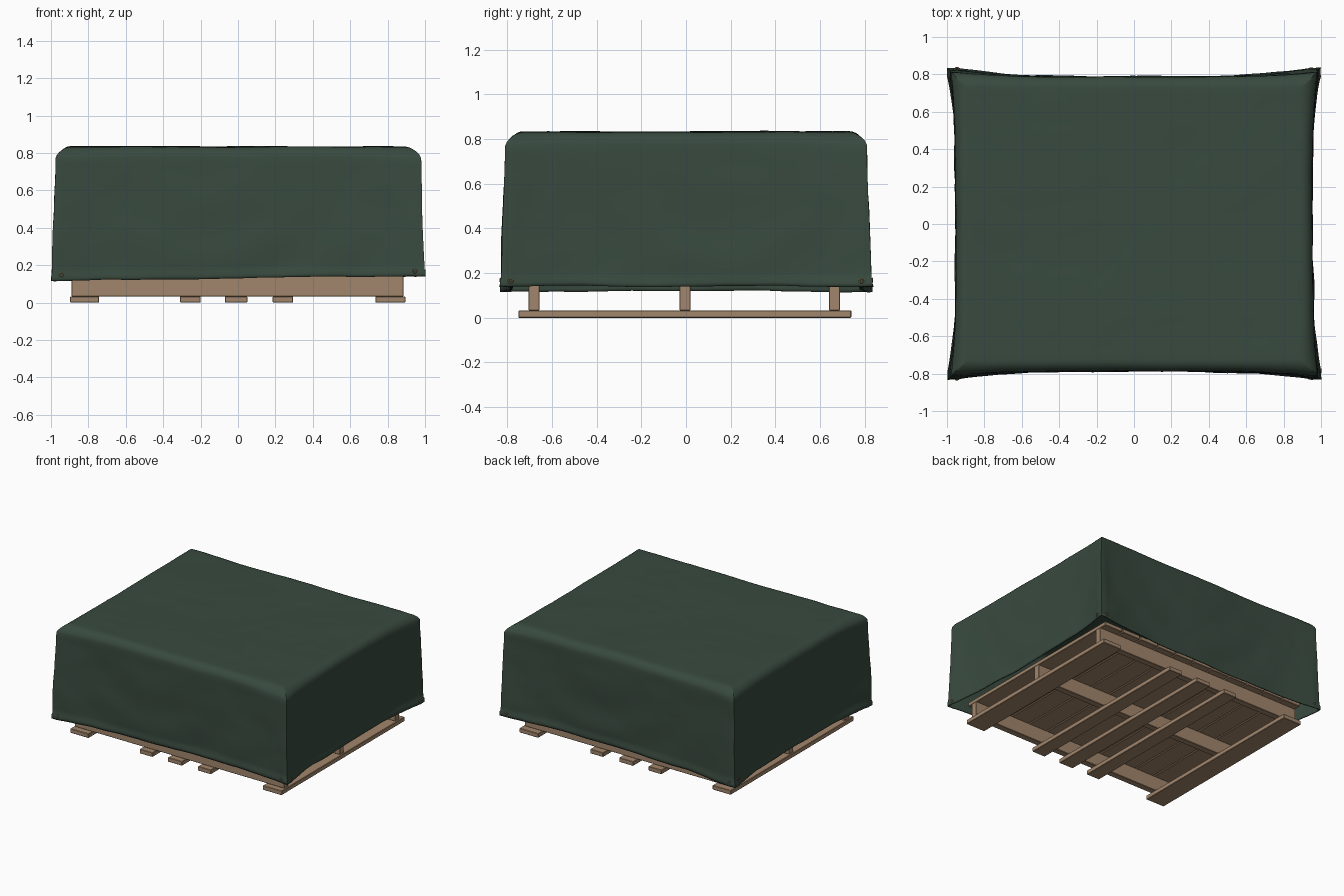
import bpy, bmesh, math
from mathutils import Vector, noise

if "Cube" in bpy.data.objects:
    bpy.data.objects.remove(bpy.data.objects["Cube"], do_unlink=True)


def material(name, rgb):
    m = bpy.data.materials.new(name)
    m.use_nodes = True
    m.diffuse_color = (*rgb, 1)
    m.node_tree.nodes["Principled BSDF"].inputs["Base Color"].default_value = (*rgb, 1)
    return m


GREEN = material("dark green canvas", (0.040, 0.068, 0.049))
WOOD = material("pale wood", (0.36, 0.24, 0.15))
BRASS = material("dull brass", (0.25, 0.16, 0.08))


def board(name, x, y, z):
    """Plank spanning the (min, max) ranges given for each axis."""
    bpy.ops.mesh.primitive_cube_add(size=1, location=[sum(r) / 2 for r in (x, y, z)])
    ob = bpy.context.object
    ob.name = name
    ob.scale = [r[1] - r[0] for r in (x, y, z)]
    bpy.ops.object.transform_apply(location=False, rotation=False, scale=True)
    ob.data.materials.append(WOOD)
    bev = ob.modifiers.new("worn_edges", "BEVEL")
    bev.width, bev.segments = 0.003, 1
    return ob


# Pallet: bottom boards, three stringers, slatted deck
LENGTH = (-0.75, 0.74)
for cx, w in ((-0.82, 0.155), (-0.255, 0.11), (-0.01, 0.12), (0.24, 0.11), (0.815, 0.16)):
    board("bottom_board", (cx - w / 2, cx + w / 2), LENGTH, (0.0, 0.033))
for cy in (-0.68, -0.005, 0.665):
    board("stringer", (-0.89, 0.885), (cy - 0.025, cy + 0.025), (0.033, 0.145))
SLATS = 11
pitch = 1.78 / SLATS
for i in range(SLATS):
    x0 = -0.89 + i * pitch
    board("deck_board", (x0, x0 + pitch - 0.008), LENGTH, (0.145, 0.175))

# Canvas cover: square rings from the hem up, over a rounded shoulder, to the middle
HX, HY, TOP, R = 0.953, 0.787, 0.833, 0.06
N = 40


def perimeter():
    """Unit-square outline, with points gathered towards the corners."""
    us = [math.sin(math.pi / 2 * (2 * i / N - 1)) for i in range(N)]
    return ([(u, -1) for u in us] + [(1, u) for u in us]
            + [(-u, 1) for u in us] + [(-1, -u) for u in us])


def cover_point(px, py, inset, z, scale):
    drop = min(1, max(0, (TOP - z) / (TOP - 0.13)))
    flare = (0.5 + 0.5 * drop) * min(1, drop / 0.08)
    x, y = px * (HX - inset) * scale, py * (HY - inset) * scale
    # corners splay outwards, swags sag across each side
    if scale == 1:
        for axis, along in ((0, py), (1, px)):
            if abs((px, py)[axis]) == 1:
                side = (px, py)[axis]
                ripple = math.sin(20 * math.hypot(along - 0.2 * side, z - 0.95))
                out = flare * 0.043 * along ** 4
                out += 0.005 * ripple * drop * (1 - along ** 2)
                out += 0.004 * (z < 0.165)
                x += side * out * (axis == 0)
                y += side * out * (axis == 1)
    z += 0.012 * px * drop * scale
    wobble = noise.noise_vector(Vector((x, y, z)) * 2.5) * 0.008
    wobble += noise.noise_vector(Vector((x, y, z)) * 9) * 0.003
    return Vector((x, y, z)) + wobble * (1 if drop > 0.1 else 0.7)


rings = [(0, 0.13, 1), (0, 0.145, 1), (0, 0.16, 1), (0, 0.17, 1)]
rings += [(0, 0.17 + (TOP - R - 0.17) * i / 18, 1) for i in range(1, 19)]
for i in range(1, 7):
    a = math.pi / 2 * i / 6
    rings.append((R * (1 - math.cos(a)), TOP - R + R * math.sin(a), 1))
rings += [(R, TOP, 1 - i / 20) for i in range(1, 20)]

bm = bmesh.new()
outline = perimeter()
loops = [[bm.verts.new(cover_point(px, py, *r)) for px, py in outline] for r in rings]
count = len(outline)
for low, high in zip(loops, loops[1:]):
    for i in range(count):
        j = (i + 1) % count
        bm.faces.new((low[i], low[j], high[j], high[i]))
middle = bm.verts.new((0, 0, TOP))
for i in range(count):
    bm.faces.new((loops[-1][i], loops[-1][(i + 1) % count], middle))
bmesh.ops.recalc_face_normals(bm, faces=bm.faces)
mesh = bpy.data.meshes.new("canvas_cover")
bm.to_mesh(mesh)
bm.free()
cover = bpy.data.objects.new("canvas_cover", mesh)
bpy.context.collection.objects.link(cover)
mesh.materials.append(GREEN)
thick = cover.modifiers.new("cloth_thickness", "SOLIDIFY")
thick.thickness, thick.offset = 0.008, -1
bpy.ops.object.select_all(action="DESELECT")
cover.select_set(True)
bpy.context.view_layer.objects.active = cover
bpy.ops.object.shade_smooth_by_angle(angle=math.radians(45))


# Eyelets at the lower corners of each side, seated on the cloth
def eyelet(name, origin, direction):
    hit, loc, normal, _ = cover.ray_cast(Vector(origin), Vector(direction))
    if not hit:
        return
    bpy.ops.mesh.primitive_torus_add(major_radius=0.009, minor_radius=0.003,
                                     major_segments=16, minor_segments=6, location=loc)
    ob = bpy.context.object
    ob.name = name
    ob.rotation_euler = normal.to_track_quat("Z", "Y").to_euler()
    ob.data.materials.append(BRASS)
    bpy.ops.object.shade_smooth()


bpy.context.view_layer.update()
for s in (-1, 1):
    for t in (-1, 1):
        eyelet("end_eyelet", (t * 0.945, s * 2, 0.158 + 0.01 * t), (0, -s, 0))
        eyelet("side_eyelet", (s * 2, t * 0.785, 0.165), (-s, 0, 0))
